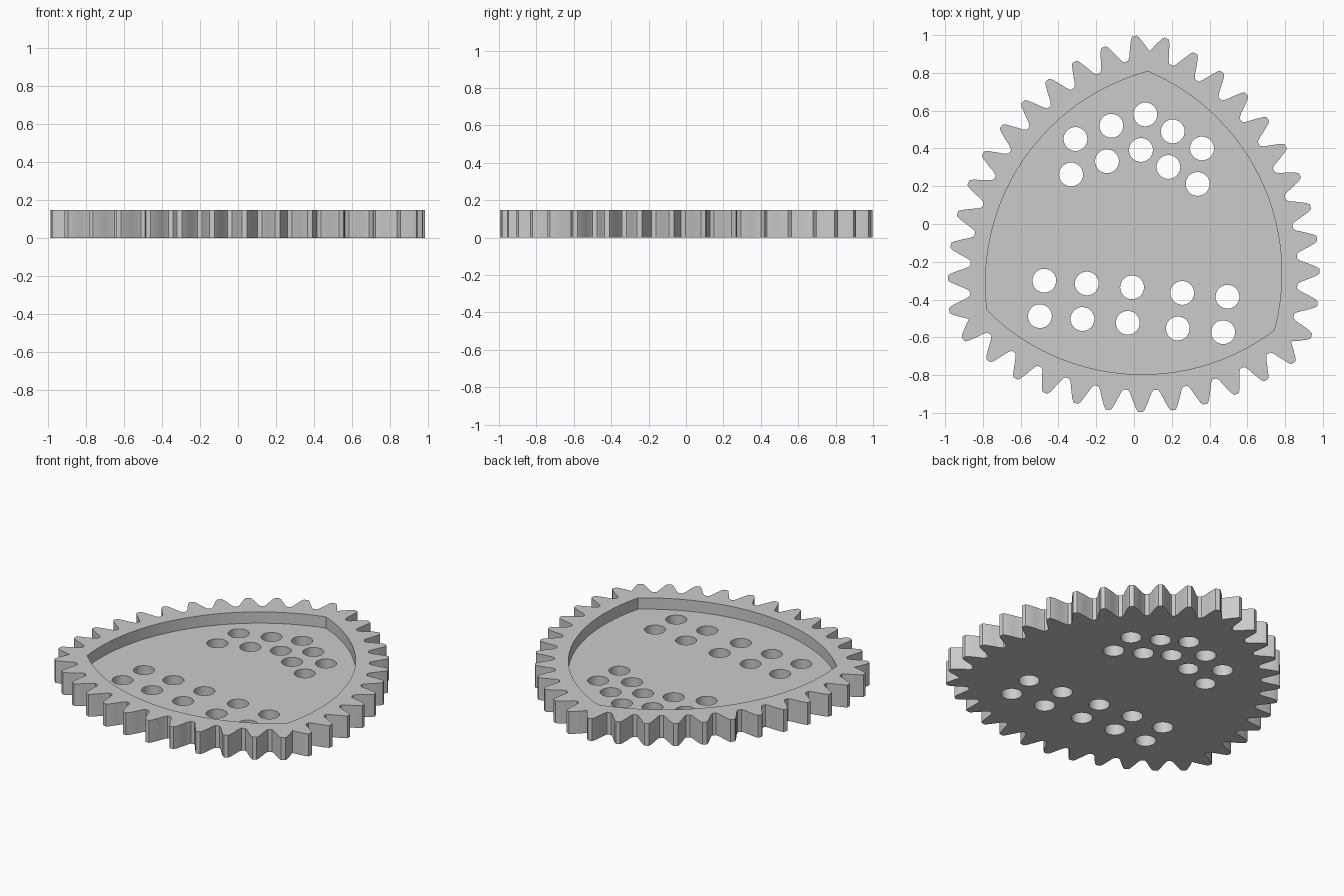
import bpy, bmesh
from math import radians, sin, cos, sqrt, asin
from mathutils import Vector

cube = bpy.data.objects.get("Cube")
if cube:
    bpy.data.objects.remove(cube, do_unlink=True)

HEIGHT, FLOOR = 0.147, 0.073
CENTRE = Vector((0.013, -0.07))     # middle of the three-sided shape
ARC_OFFSET = 0.436                  # arc centres sit this far behind the middle
CORNER_DIR = 86                     # direction of the top corner, degrees
PITCH = 7.29                        # degrees between teeth along an arc
POCKET_R = 1.161
HOLE_R = 0.063


def polar(r, degrees):
    return Vector((r * cos(radians(degrees)), r * sin(radians(degrees))))


def corner_reach(r):
    """Distance from the middle to where neighbouring arcs of radius r meet."""
    a = ARC_OFFSET
    return -a / 2 + sqrt(r * r - 0.75 * a * a)


def prism(name, outlines, z0, z1):
    bm = bmesh.new()
    for outline in outlines:
        face = bm.faces.new([bm.verts.new((p.x, p.y, z0)) for p in outline])
        top = bmesh.ops.extrude_face_region(bm, geom=[face])["geom"]
        bmesh.ops.translate(bm, vec=(0, 0, z1 - z0),
                            verts=[v for v in top if isinstance(v, bmesh.types.BMVert)])
    bmesh.ops.recalc_face_normals(bm, faces=bm.faces)
    mesh = bpy.data.meshes.new(name)
    bm.to_mesh(mesh)
    bm.free()
    obj = bpy.data.objects.new(name, mesh)
    bpy.context.collection.objects.link(obj)
    return obj


def cut(target, cutter):
    mod = target.modifiers.new("cut", 'BOOLEAN')
    mod.operation, mod.solver, mod.object = 'DIFFERENCE', 'EXACT', cutter
    bpy.context.view_layer.objects.active = target
    bpy.ops.object.modifier_apply(modifier=mod.name)
    bpy.data.objects.remove(cutter, do_unlink=True)


# Toothed outline: half a tooth as (radius, half angle), twelve teeth on each arc
HALF_TOOTH = [(1.245, 3.1), (1.262, 2.55), (1.30, 1.85), (1.345, 1.0), (1.36, 0.55)]
tooth = [(r, -a) for r, a in HALF_TOOTH] + [(r, a) for r, a in reversed(HALF_TOOTH)]
gear, pocket = [], []
for side in range(3):
    normal = CORNER_DIR + 60 + 120 * side
    arc_centre = CENTRE - polar(ARC_OFFSET, normal)
    gear.append(CENTRE + polar(corner_reach(1.262), normal - 60))
    for k in range(12):
        for r, a in tooth:
            angle = (k - 5.5) * PITCH + a
            limit = asin(corner_reach(r) * sin(radians(60)) / r)
            if abs(radians(angle)) < limit - 0.003:
                gear.append(arc_centre + polar(r, normal + angle))
    # Matching pocket arc, from one corner up to the next
    half = asin(corner_reach(POCKET_R) * sin(radians(60)) / POCKET_R) * 180 / 3.14159265
    steps = 32
    for i in range(steps):
        pocket.append(arc_centre + polar(POCKET_R, normal - half + 2 * half * i / steps))

plate = prism("toothed_plate", [gear], 0, HEIGHT)
cut(plate, prism("pocket_cutter", [pocket], FLOOR, HEIGHT + 0.1))

# Two double rows of round holes
ROW_STEP = Vector((-0.023, -0.188))
upper = [(-0.31, 0.45), (-0.12, 0.52), (0.06, 0.58), (0.205, 0.49), (0.36, 0.40)]
lower = [(-0.475, -0.30), (-0.25, -0.315), (-0.01, -0.335), (0.255, -0.365), (0.495, -0.385)]
circles = []
for spot in upper + lower:
    for row in range(2):
        middle = Vector(spot) + ROW_STEP * row
        circles.append([middle + polar(HOLE_R, 360 * i / 40) for i in range(40)])
cut(plate, prism("hole_cutter", circles, -0.1, HEIGHT + 0.1))

# Plain grey material
grey = bpy.data.materials.new("plain grey")
grey.use_nodes = True
colour = (0.6, 0.6, 0.6, 1)
grey.diffuse_color = colour
grey.node_tree.nodes["Principled BSDF"].inputs["Base Color"].default_value = colour
plate.data.materials.clear()
plate.data.materials.append(grey)

bpy.ops.object.select_all(action='DESELECT')
plate.select_set(True)
bpy.context.view_layer.objects.active = plate
bpy.ops.object.shade_smooth_by_angle(angle=radians(20))
